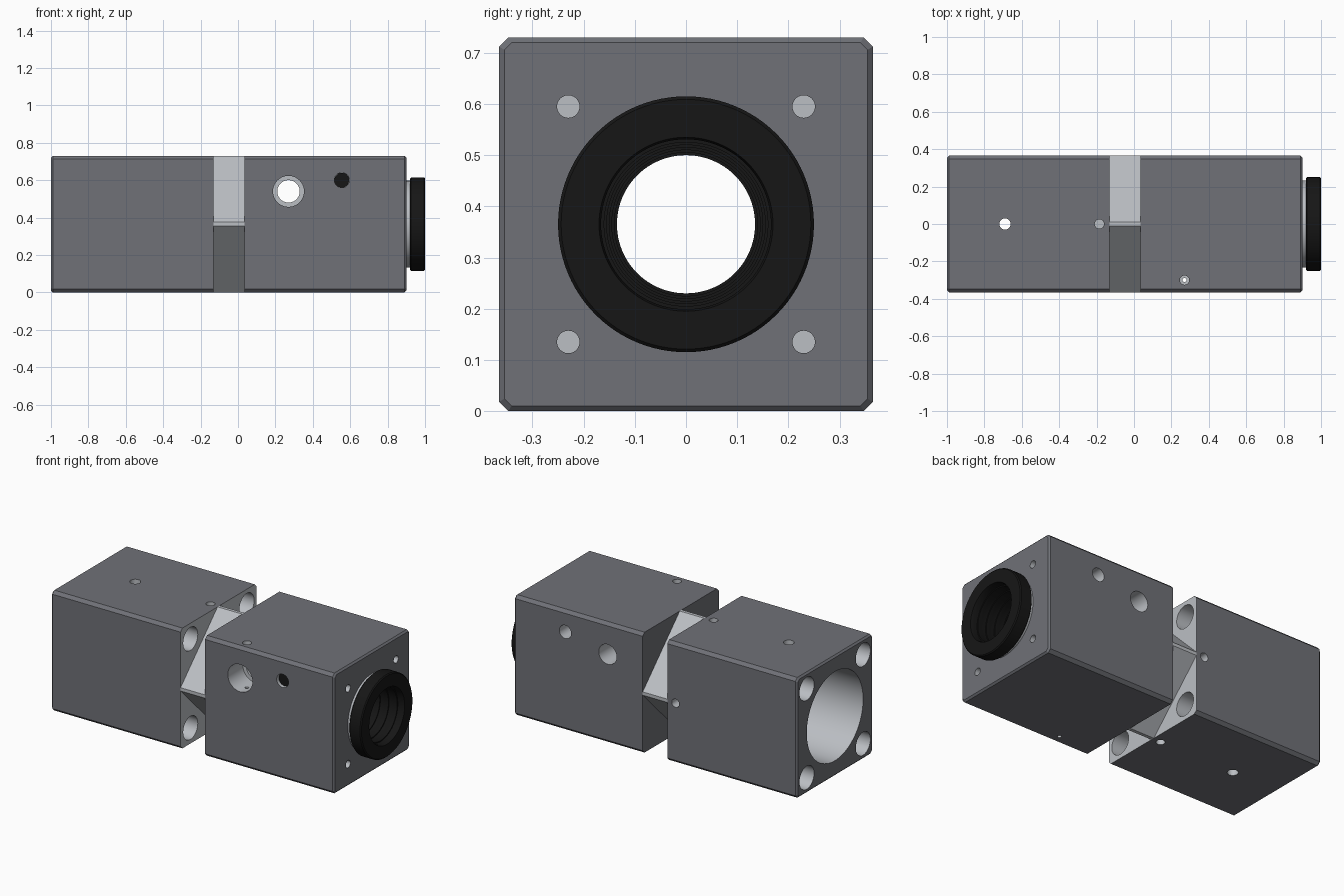
import bpy, bmesh, math
from mathutils import Matrix, Vector

if "Cube" in bpy.data.objects:
    bpy.data.objects.remove(bpy.data.objects["Cube"])

H, CZ = 0.365, 0.365          # half width of the blocks, axis height


def material(name, *rgb):
    m = bpy.data.materials.new(name)
    m.diffuse_color = (*rgb, 1)
    m.use_nodes = True
    m.node_tree.nodes["Principled BSDF"].inputs["Base Color"].default_value = m.diffuse_color
    return m


ANODISED = material("anodised_grey", 0.16, 0.165, 0.185)
BARE = material("bare_metal", 0.5, 0.52, 0.55)
BLACK = material("black", 0.008, 0.008, 0.008)


def make(name, bm, mat):
    bmesh.ops.recalc_face_normals(bm, faces=bm.faces)
    me = bpy.data.meshes.new(name)
    bm.to_mesh(me)
    bm.free()
    me.materials.append(mat)
    ob = bpy.data.objects.new(name, me)
    bpy.context.collection.objects.link(ob)
    return ob


def loft(name, sections, mat):
    """Prism along x from (x, half size, corner chamfer) sections."""
    bm, loops = bmesh.new(), []
    for x, h, c in sections:
        k = h - c
        pts = [(h, -k), (h, k), (k, h), (-k, h), (-h, k), (-h, -k), (-k, -h), (k, -h)]
        loops.append([bm.verts.new((x, y, z + CZ)) for y, z in pts])
    for a, b in zip(loops, loops[1:]):
        for i in range(8):
            j = (i + 1) % 8
            bm.faces.new((a[i], a[j], b[j], b[i]))
    bm.faces.new(loops[0])
    bm.faces.new(loops[-1])
    return make(name, bm, mat)


def cylinder(name, a, b, r, mat, seg=48):
    a, b = Vector(a), Vector(b)
    d = b - a
    bm = bmesh.new()
    bmesh.ops.create_cone(bm, cap_ends=True, segments=seg, radius1=r, radius2=r, depth=d.length,
                          matrix=Matrix.Translation((a + b) / 2) @ d.to_track_quat('Z', 'Y').to_matrix().to_4x4())
    return make(name, bm, mat)


def lathe(name, profile, mat, seg=96):
    """Closed (x, radius) profile turned around the optical axis."""
    bm = bmesh.new()
    rings = [[bm.verts.new((x, r * math.cos(t), CZ + r * math.sin(t))) for x, r in profile]
             for t in (2 * math.pi * i / seg for i in range(seg))]
    n = len(profile)
    for i in range(seg):
        a, b = rings[i], rings[(i + 1) % seg]
        for k in range(n):
            m = (k + 1) % n
            bm.faces.new((a[k], a[m], b[m], b[k]))
    return smooth(make(name, bm, mat))


def drill(ob, a, b, r, seg=40):
    """Cut a round hole whose wall is bare metal."""
    cut = cylinder("hole_cutter", a, b, r, BARE, seg)
    mod = ob.modifiers.new("hole", 'BOOLEAN')
    mod.object, mod.operation, mod.solver = cut, 'DIFFERENCE', 'EXACT'
    mod.material_mode = 'TRANSFER'
    bpy.context.view_layer.objects.active = ob
    bpy.ops.object.modifier_apply(modifier=mod.name)
    bpy.data.objects.remove(cut)


def smooth(ob):
    bpy.ops.object.select_all(action='DESELECT')
    ob.select_set(True)
    bpy.context.view_layer.objects.active = ob
    bpy.ops.object.shade_smooth_by_angle(angle=math.radians(25))
    return ob


CORNERS = [(y, z) for y in (-1, 1) for z in (-1, 1)]

# Rear block: outer end chamfered, inner end face left bare
rear = loft("rear_block", [(-1, H - .01, .014), (-.99, H, .018), (-.13, H, .018)], ANODISED)
rear.data.materials.append(BARE)
for f in rear.data.polygons:
    if f.normal.x > .9:
        f.material_index = 1
drill(rear, (-1.1, 0, CZ), (-.25, 0, CZ), .27, 96)
drill(rear, (-.3, 0, CZ), (0, 0, CZ), .2, 96)
for y, z in CORNERS:
    drill(rear, (-1.1, .27 * y, CZ + .27 * z), (0, .27 * y, CZ + .27 * z), .07)
for z in (-.1, .6):                                   # cross holes, top and bottom
    drill(rear, (-.69, 0, z), (-.69, 0, z + .23), .03)
for a, b in (((0, .8), (0, .66)), ((0, -.1), (0, .07)), ((.5, CZ), (.295, CZ))):
    drill(rear, (-.185, *a), (-.185, *b), .025)       # blind set screw holes
smooth(rear)

# Front block
front = loft("front_block", [(.035, H, .018), (.89, H, .018), (.9, H - .01, .014)], ANODISED)
drill(front, (-.1, 0, CZ), (1, 0, CZ), .2, 96)
for y, z in CORNERS:
    drill(front, (1, .23 * y, CZ + .23 * z), (.8, .23 * y, CZ + .23 * z), .022)
drill(front, (.27, -.5, .54), (.27, .5, .54), .06)    # cross hole with counterbore
drill(front, (.27, -.5, .54), (.27, -.22, .54), .083)
drill(front, (.27, -.3, .8), (.27, -.3, .5), .025)    # clamp screw hole
drill(front, (.27, -.3, .6), (.27, -.3, -.1), .011)
drill(front, (.555, -.5, .6), (.555, -.2, .6), .04)
drill(front, (.555, .5, .6), (.555, .2, .6), .04)
smooth(front)

# Black plug in the side hole
cylinder("side_plug", (.555, -.345, .6), (.555, -.2, .6), .0395, BLACK)

# Diamond-section neck joining the blocks, corners cut flat
bm = bmesh.new()
t = .01
pts = [(H, -t), (H, t), (t, H), (-t, H), (-H, t), (-H, -t), (-t, -H), (t, -H)]
base = bm.faces.new([bm.verts.new((-.13, y, CZ + z)) for y, z in pts])
ext = bmesh.ops.extrude_face_region(bm, geom=[base])
bmesh.ops.translate(bm, vec=(.165, 0, 0), verts=[v for v in ext["geom"] if isinstance(v, bmesh.types.BMVert)])
bm.faces.ensure_lookup_table()
if base not in bm.faces[:]:
    bm.faces.new([v for v in bm.verts if v.co.x < -.1])
neck = make("diamond_neck", bm, BARE)
drill(neck, (-.3, 0, CZ), (.2, 0, CZ), .2, 96)
smooth(neck)

# Bare metal collar behind the end ring
lathe("collar", [(.88, .2), (.88, .232), (.925, .232), (.925, .2)], BARE)

# Black end ring with stepped bore
steps = []
for i in range(6):
    x, r = .985 - .055 * i, .166 - .005 * i
    steps += [(x, r), (x - .028, r), (x - .028, r - .006), (x - .05, r - .006)]
lathe("end_ring", [(.92, .2), (.92, .244), (.926, .25), (.994, .25), (1, .244), (1, .17)]
      + steps + [(.62, .136), (.62, .2)], BLACK)
